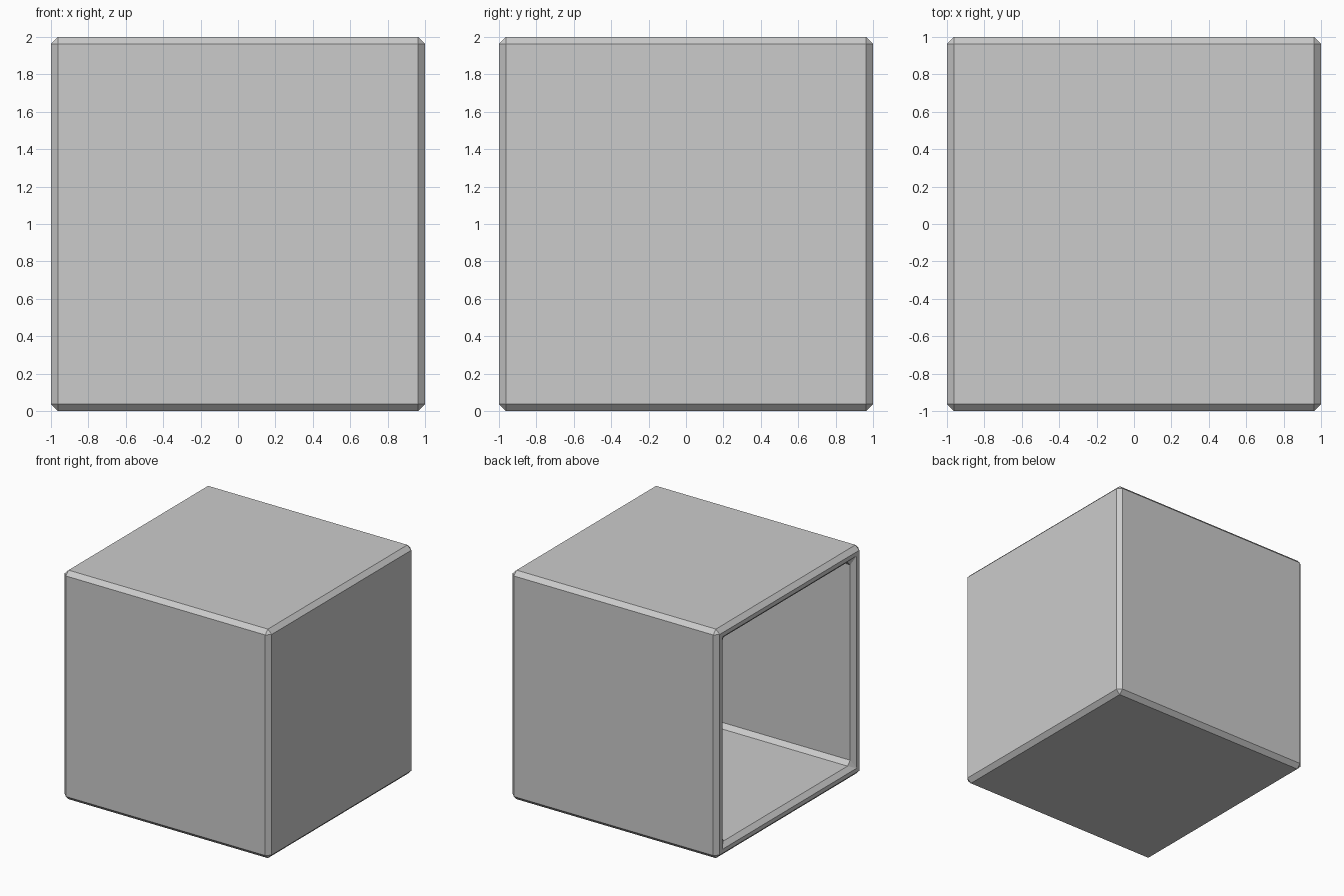
import bpy, bmesh

if "Cube" in bpy.data.objects:
    bpy.data.objects.remove(bpy.data.objects["Cube"])

WALL, CHAMFER = 0.11, 0.037

# Cube shell with the left (-x) side open
bm = bmesh.new()
bmesh.ops.create_cube(bm, size=2)
bmesh.ops.translate(bm, verts=bm.verts, vec=(0, 0, 1))
open_side = [f for f in bm.faces if f.calc_center_median().x < -0.9]
bmesh.ops.delete(bm, geom=open_side, context='FACES_ONLY')
mesh = bpy.data.meshes.new("open_box")
bm.to_mesh(mesh)
bm.free()

box = bpy.data.objects.new("open_box", mesh)
bpy.context.collection.objects.link(box)

# Wall thickness, grown inward
solid = box.modifiers.new("walls", 'SOLIDIFY')
solid.thickness = WALL
solid.offset = -1
solid.use_even_offset = True

# Flat chamfer on every outer, inner and rim edge
bevel = box.modifiers.new("chamfer", 'BEVEL')
bevel.width = CHAMFER
bevel.segments = 1
bevel.limit_method = 'ANGLE'
